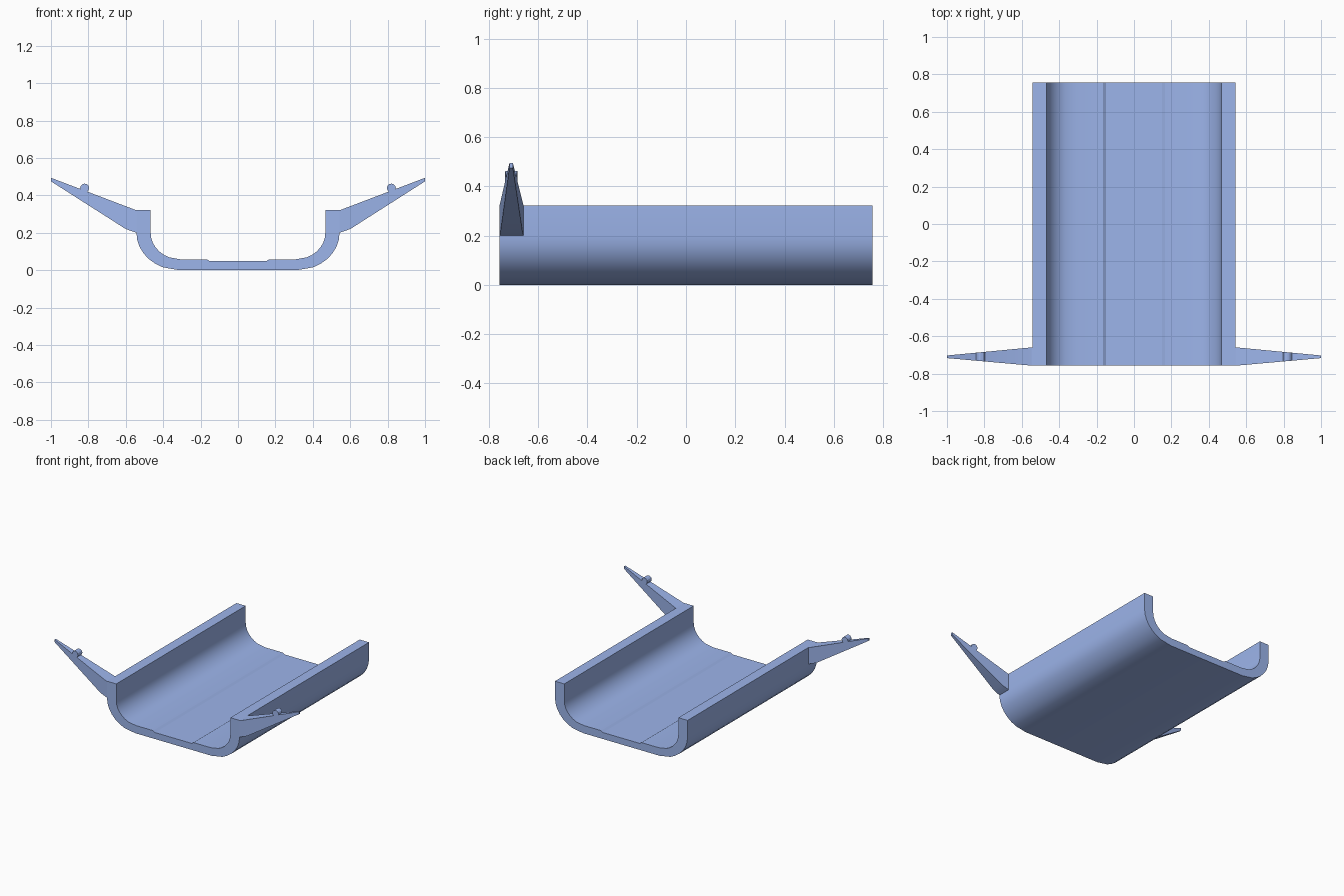
import bpy
import bmesh
from math import sin, cos, pi, radians

if "Cube" in bpy.data.objects:
    bpy.data.objects.remove(bpy.data.objects["Cube"])

Y0, Y1 = -0.757, 0.757      # trough ends
WALL_TOP = 0.323

blue = bpy.data.materials.new("blue")
blue.diffuse_color = (0.335, 0.46, 0.83, 1)
blue.use_nodes = True
blue.node_tree.nodes["Principled BSDF"].inputs["Base Color"].default_value = blue.diffuse_color


def new_object(name, bm):
    bmesh.ops.recalc_face_normals(bm, faces=bm.faces)
    mesh = bpy.data.meshes.new(name)
    bm.to_mesh(mesh)
    bm.free()
    mesh.materials.append(blue)
    obj = bpy.data.objects.new(name, mesh)
    bpy.context.collection.objects.link(obj)
    bpy.ops.object.select_all(action='DESELECT')
    obj.select_set(True)
    bpy.context.view_layer.objects.active = obj
    bpy.ops.object.shade_smooth_by_angle(angle=radians(28))
    return obj


def prism(name, profile, y_range):
    """Solid from an (x, z) profile; y_range(x) gives its front and back y."""
    bm = bmesh.new()
    front = [bm.verts.new((x, y_range(x)[0], z)) for x, z in profile]
    back = [bm.verts.new((x, y_range(x)[1], z)) for x, z in profile]
    bm.faces.new(front)
    bm.faces.new(back)
    n = len(profile)
    for i in range(n):
        j = (i + 1) % n
        bm.faces.new((front[i], front[j], back[j], back[i]))
    return new_object(name, bm)


def mirror_x(obj):
    mod = obj.modifiers.new("mirror", 'MIRROR')
    mod.use_axis[0] = True


def corner(cx, cz, rx, rz, steps=8):
    """Quarter ellipse from the wall to the floor, ending in a flatter chord."""
    angles = [pi / 2 * i / steps for i in range(steps - 1)] + [pi / 2]
    return [(cx + rx * cos(a), cz - rz * sin(a)) for a in angles]


# Trough: rounded channel with a shallow recess down the floor
outer = [(0.543, WALL_TOP)] + corner(0.313, 0.2, 0.23, 0.2)
inner = [(0.467, WALL_TOP)] + corner(0.307, 0.2, 0.16, 0.142)
inner += [(0.165, 0.058), (0.15, 0.048)]
half = inner[::-1] + outer
profile = half + [(-x, z) for x, z in reversed(half)]
prism("trough", profile, lambda x: (Y0, Y1))


# Arms: tapering wings at the front corners
def arm_width(x):
    t = max(0.0, (x - 0.55) / 0.45)
    return (Y0 + 0.04 * t, -0.66 - 0.043 * t)


arm = prism("arm", [(0.543, 0.2), (0.6, 0.22), (1.0, 0.475), (1.0, 0.494),
                    (0.55, WALL_TOP), (0.543, WALL_TOP)], arm_width)
mirror_x(arm)

# Pegs: small rounded bars across the arm tops
peg_profile = [(0.82 + 0.024 * cos(2 * pi * i / 12),
                0.439 + 0.024 * sin(2 * pi * i / 12)) for i in range(12)]
peg = prism("arm_peg", peg_profile, arm_width)
mirror_x(peg)
